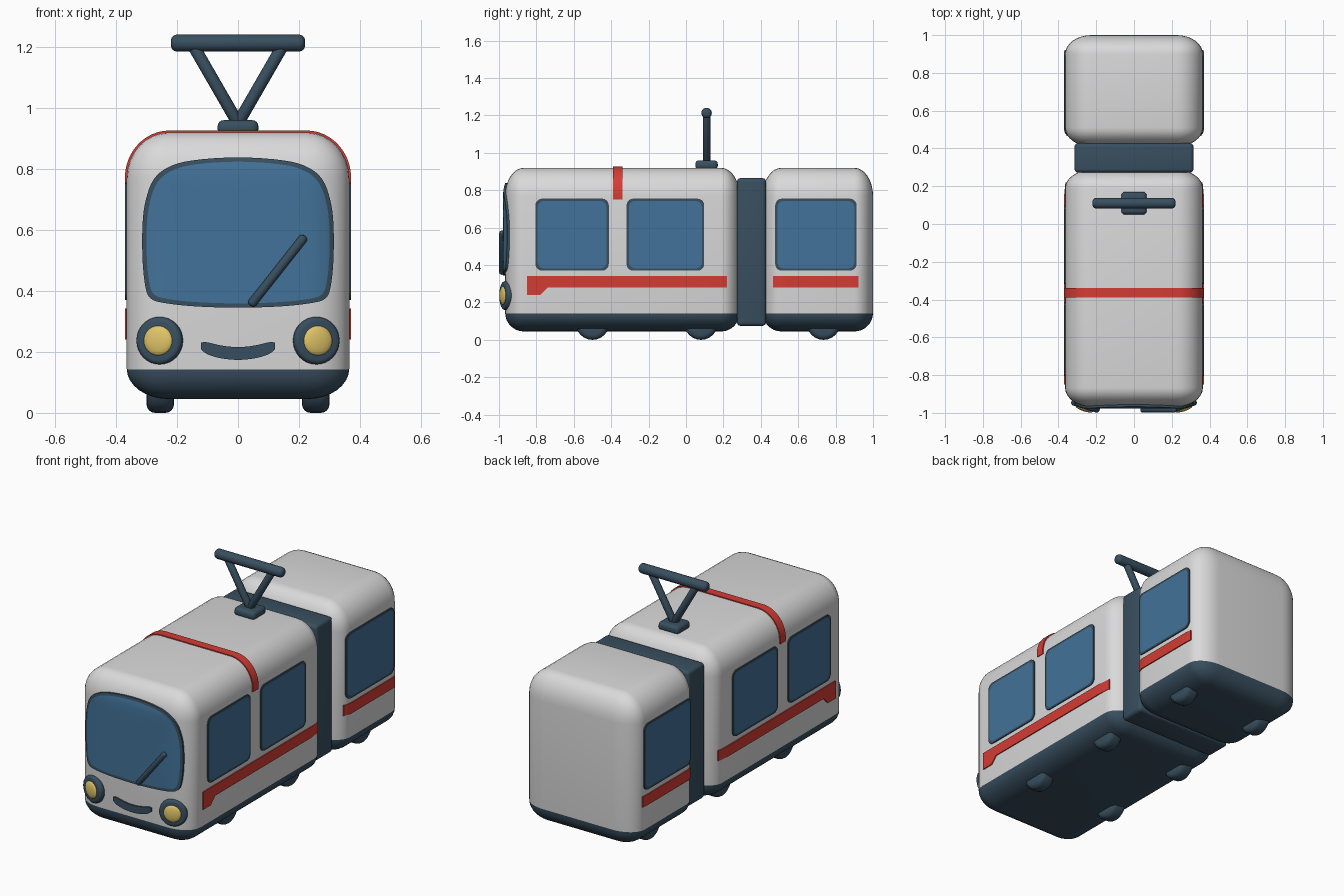
import bpy, bmesh, math
from mathutils import Vector

cube = bpy.data.objects.get("Cube")
if cube:
    bpy.data.objects.remove(cube, do_unlink=True)


def material(name, r, g, b):
    m = bpy.data.materials.new(name)
    m.use_nodes = True
    m.diffuse_color = (r, g, b, 1)
    m.node_tree.nodes["Principled BSDF"].inputs["Base Color"].default_value = (r, g, b, 1)
    return m


WHITE = material("body_white", 0.70, 0.70, 0.71)
DARK = material("dark_slate", 0.04, 0.078, 0.115)
GLASS = material("window_blue", 0.055, 0.17, 0.32)
RED = material("stripe_red", 0.66, 0.045, 0.035)
YELLOW = material("lamp_yellow", 0.75, 0.56, 0.14)

parts = []


def finish(name, bm, *mats):
    bmesh.ops.recalc_face_normals(bm, faces=bm.faces[:])
    mesh = bpy.data.meshes.new(name)
    bm.to_mesh(mesh)
    bm.free()
    for m in mats:
        mesh.materials.append(m)
    ob = bpy.data.objects.new(name, mesh)
    bpy.context.collection.objects.link(ob)
    parts.append(ob)
    return ob


def rounded_box(lo, hi, r_lo, r_hi, segments=8):
    """Box whose corners are ellipsoids, with separate radii on the low and high sides."""
    bm = bmesh.new()
    bmesh.ops.create_cube(bm, size=4)
    bmesh.ops.bevel(bm, geom=bm.edges[:], offset=1, segments=segments,
                    profile=0.5, affect='EDGES')
    for v in bm.verts:
        for i in range(3):
            a, b = lo[i] + r_lo[i], hi[i] - r_hi[i]
            t = v.co[i]
            core = max(-1, min(1, t))
            v.co[i] = (a + b) / 2 + core * (b - a) / 2
            v.co[i] += max(t - 1, 0) * r_hi[i] + min(t + 1, 0) * r_lo[i]
    return bm


def rod(name, p, q, radius, mat, bevel, sides=24, segments=4):
    """Round bar from p to q with rounded ends."""
    p, q = Vector(p), Vector(q)
    bm = bmesh.new()
    bmesh.ops.create_cone(bm, cap_ends=True, segments=sides, radius1=radius,
                          radius2=radius, depth=(q - p).length)
    rims = [e for e in bm.edges if any(len(f.verts) > 4 for f in e.link_faces)]
    bmesh.ops.bevel(bm, geom=rims, offset=bevel, segments=segments,
                    profile=0.5, affect='EDGES')
    ob = finish(name, bm, mat)
    ob.location = (p + q) / 2
    ob.rotation_euler = (q - p).to_track_quat('Z', 'Y').to_euler()
    return ob


# Shell dimensions shared by both cars
HX, BOTTOM, TOP = 0.365, 0.045, 0.92
RX, RY, R_LOW, R_TOP = 0.14, 0.10, 0.10, 0.15
FRONT, REAR = (-0.967, 0.287), (0.41, 1.0)


def depth(t, lo, hi, r_lo, r_hi):
    """How far t runs into a corner, from 0 on the flat to 1 at the edge."""
    return max(lo + r_lo - t, 0) / r_lo + max(t - hi + r_hi, 0) / r_hi


def side_map(car, sign):
    def f(y, z, h):
        d = depth(y, *car, RY, RY) ** 2 + depth(z, BOTTOM, TOP, R_LOW, R_TOP) ** 2
        return sign * (HX - RX + RX * math.sqrt(max(1 - d, 0)) + h), y, z
    return f


def nose_map(x, z, h):
    d = depth(x, -HX, HX, RX, RX) ** 2 + depth(z, BOTTOM, TOP, R_LOW, R_TOP) ** 2
    return x, FRONT[0] + RY - RY * math.sqrt(max(1 - d, 0)) - h, z


def roof_map(a, y, h):
    x = math.copysign(HX - RX, math.cos(a)) + (RX + h) * math.cos(a)
    return x, y, TOP - R_TOP + (R_TOP + h) * math.sin(a)


def wrap(name, bm, f, height, *mats):
    """Give a flat patch a skirt, then lay it on the shell through the map f."""
    for v in bm.verts:
        v.co.z = height
    border = [e for e in bm.edges if e.is_boundary]
    skirt = bmesh.ops.extrude_edge_only(bm, edges=border)["geom"]
    for v in skirt:
        if isinstance(v, bmesh.types.BMVert):
            v.co.z = -0.004
    for face in skirt:
        if isinstance(face, bmesh.types.BMFace):
            face.material_index = 0
    for v in bm.verts:
        v.co = f(*v.co)
    return finish(name, bm, *mats)


def strip(name, columns, f, mat, height=0.006):
    bm = bmesh.new()
    rows = [[bm.verts.new((*p, 0)) for p in col] for col in columns]
    for (a, b), (c, d) in zip(rows, rows[1:]):
        bm.faces.new((a, b, d, c))
    return wrap(name, bm, f, height, mat)


def pane(name, outline, f, rim, height):
    """Glass panel with a thin dark rim, made of shrinking rings."""
    us, vs = zip(*outline)
    cu, cv = (min(us) + max(us)) / 2, (min(vs) + max(vs)) / 2
    hu, hv = max(us) - cu, max(vs) - cv
    bm = bmesh.new()
    rings = []
    for k in (0, 1, 2, 3, 5, 8, 11):
        s = 1 - max(k - 1, 0) * 0.08
        w = rim if k else 0
        rings.append([bm.verts.new((cu + (u - cu) * s * (1 - w / hu),
                                    cv + (v - cv) * s * (1 - w / hv), 0)) for u, v in outline])
    n = len(outline)
    for k, (r, q) in enumerate(zip(rings, rings[1:])):
        for i in range(n):
            j = (i + 1) % n
            bm.faces.new((r[i], r[j], q[j], q[i])).material_index = min(k, 1)
    bm.faces.new(rings[-1]).material_index = 1
    return wrap(name, bm, f, height, DARK, GLASS)


def rounded_rect(u0, u1, v0, v1, r, n=5):
    corners = ((u1 - r, v1 - r), (u0 + r, v1 - r), (u0 + r, v0 + r), (u1 - r, v0 + r))
    return [(cu + r * math.cos((k + i / n) * math.pi / 2),
             cv + r * math.sin((k + i / n) * math.pi / 2))
            for k, (cu, cv) in enumerate(corners) for i in range(n + 1)]


def smooth_loop(points, steps=4):
    """Closed curve through the points."""
    p, n, out = [Vector(q) for q in points], len(points), []
    for i in range(n):
        a, b, c, d = (p[(i + k) % n] for k in (-1, 0, 1, 2))
        for s in range(steps):
            t = s / steps
            out.append(tuple(b + (c - a) * t / 2 + (a * 2 - b * 5 + c * 4 - d) * t * t / 2
                             + (b * 3 - a - c * 3 + d) * t ** 3 / 2))
    return out


# Car shells with a dark underside
for name, car in (("front_car", FRONT), ("rear_car", REAR)):
    bm = rounded_box((-HX, car[0], BOTTOM), (HX, car[1], TOP), (RX, RY, R_LOW), (RX, RY, R_TOP))
    bmesh.ops.bisect_plane(bm, geom=bm.verts[:] + bm.edges[:] + bm.faces[:],
                           plane_co=(0, 0, 0.142), plane_no=(0, 0, 1))
    for face in bm.faces:
        face.material_index = int(face.calc_center_median().z < 0.142)
    finish(name + "_body", bm, WHITE, DARK)

# Joint between the cars and pantograph foot
small = (0.02,) * 3
finish("car_joint", rounded_box((-0.315, 0.272, 0.075), (0.315, 0.428, 0.865), small, small, 4), DARK)
finish("pantograph_base", rounded_box((-0.067, 0.05, 0.91), (0.067, 0.17, 0.96), small, small, 4), DARK)

# Side windows, stripes and wheels
for side, sign in (("left", 1), ("right", -1)):
    for name, car, y0, y1 in (("front_window", FRONT, -0.805, -0.413),
                              ("middle_window", FRONT, -0.318, 0.097),
                              ("rear_window", REAR, 0.477, 0.912)):
        pane(f"{side}_{name}", rounded_rect(y0, y1, 0.37, 0.755, 0.035),
             side_map(car, sign), 0.012, 0.006)
    ys = [-0.85, -0.82, -0.78, -0.74] + [-0.74 + 0.08 * i for i in range(1, 13)]
    low = [0.24] * 3
    cols = [((y, low[i] if i < 3 else 0.28), (y, 0.342)) for i, y in enumerate(ys)]
    strip(f"{side}_front_stripe", cols, side_map(FRONT, sign), RED)
    cols = [((0.466 + 0.038 * i, 0.28), (0.466 + 0.038 * i, 0.342)) for i in range(13)]
    strip(f"{side}_rear_stripe", cols, side_map(REAR, sign), RED)
    for name, y in (("front", -0.5), ("middle", 0.08), ("rear", 0.735)):
        rod(f"{side}_{name}_wheel", (sign * 0.21, y, 0.09), (sign * 0.3, y, 0.09), 0.09, DARK, 0.028)

# Red band over the roof
start, count = -0.13, 32
angles = [start + (math.pi - 2 * start) * i / (count - 1) for i in range(count)]
strip("roof_band", [((a, -0.39), (a, -0.34)) for a in angles], roof_map, RED)

# Windscreen
half = [(0.15, 0.35), (0.25, 0.362), (0.287, 0.376), (0.303, 0.41), (0.313, 0.5), (0.313, 0.62),
        (0.302, 0.7), (0.277, 0.765), (0.23, 0.805), (0.15, 0.828)]
outline = [(0, 0.345)] + half + [(0, 0.838)] + [(-x, z) for x, z in reversed(half)]
pane("windscreen", smooth_loop(outline), nose_map, 0.014, 0.011)
rod("wiper", (0.04, -0.984, 0.352), (0.22, -0.984, 0.58), 0.015, DARK, 0.012, 12, 3)

# Smile below the windscreen
smile = []
for i in range(21):
    t = i / 10 - 1
    mid, thick = 0.195 + 0.025 * t * t, 0.021 * (1 - abs(t) ** 10 * 0.5)
    smile.append(((0.122 * t, mid - thick), (0.122 * t, mid + thick)))
strip("smile", smile, nose_map, DARK, 0.009)

# Headlights turned slightly outwards
for side, sign in (("left", 1), ("right", -1)):
    out = Vector((sign * math.sin(0.3), -math.cos(0.3), 0))
    centre = Vector((sign * 0.257, -0.962, 0.237))
    rod(f"{side}_headlight_rim", centre - out * 0.02, centre + out * 0.018, 0.078, DARK, 0.015, 32)
    bm = bmesh.new()
    bmesh.ops.create_uvsphere(bm, u_segments=32, v_segments=12, radius=0.049)
    bmesh.ops.scale(bm, vec=(1, 1, 0.28), verts=bm.verts[:])
    lens = finish(f"{side}_headlight_lens", bm, YELLOW)
    lens.location = centre + out * 0.017
    lens.rotation_euler = out.to_track_quat('Z', 'Y').to_euler()

# Pantograph arms and contact bar
for side, sign in (("left", 1), ("right", -1)):
    rod(f"{side}_pantograph_arm", (0, 0.11, 0.95), (sign * 0.15, 0.11, 1.21), 0.02, DARK, 0.005, 16, 2)
rod("contact_bar", (-0.22, 0.11, 1.213), (0.22, 0.11, 1.213), 0.028, DARK, 0.02)

# Smooth shading with sharp edges kept
bpy.ops.object.select_all(action='DESELECT')
for ob in parts:
    ob.select_set(True)
bpy.context.view_layer.objects.active = parts[0]
bpy.ops.object.shade_smooth_by_angle(angle=math.radians(40))
